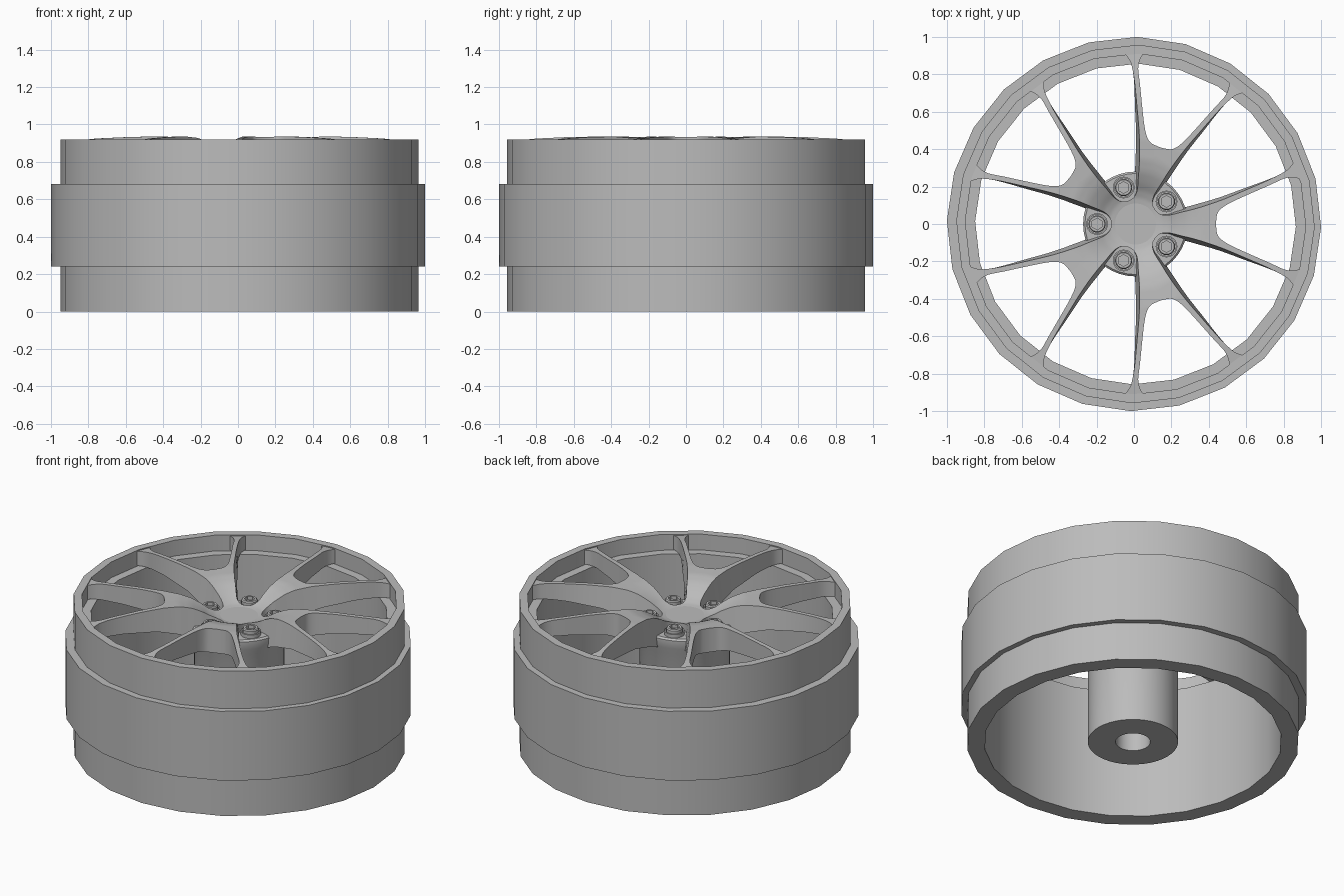
import bpy, bmesh, math
from mathutils import Vector

cube = bpy.data.objects.get("Cube")
if cube:
    bpy.data.objects.remove(cube)

AXIS_X = 0.008
metal = bpy.data.materials.new("wheel_grey")
metal.use_nodes = True
grey = (0.5, 0.5, 0.5, 1)
metal.diffuse_color = grey
metal.node_tree.nodes["Principled BSDF"].inputs["Base Color"].default_value = grey


def finish(name, bm, location=(0, 0, 0), angle=30):
    bmesh.ops.remove_doubles(bm, verts=bm.verts, dist=0.0005)
    bmesh.ops.recalc_face_normals(bm, faces=bm.faces)
    mesh = bpy.data.meshes.new(name)
    bm.to_mesh(mesh)
    bm.free()
    obj = bpy.data.objects.new(name, mesh)
    obj.location = location
    mesh.materials.append(metal)
    bpy.context.collection.objects.link(obj)
    bpy.ops.object.select_all(action="DESELECT")
    obj.select_set(True)
    bpy.context.view_layer.objects.active = obj
    bpy.ops.object.shade_smooth_by_angle(angle=math.radians(angle))
    return obj


def lathe(name, profile, sides, location=(AXIS_X, 0, 0), phase=0, hex_rings=(), closed=True):
    """Spin (radius, z) points; rings listed in hex_rings become hexagons."""
    bm = bmesh.new()
    rings = []
    for k, (r, z) in enumerate(profile):
        ring = []
        for i in range(sides):
            a = 2 * math.pi * i / sides + phase
            rad = r
            if k in hex_rings:
                rad = r / math.cos((a + math.pi / 6) % (math.pi / 3) - math.pi / 6)
            ring.append(bm.verts.new((rad * math.cos(a), rad * math.sin(a), z)))
        rings.append(ring)
    pairs = list(zip(rings, rings[1:]))
    if closed:
        pairs.append((rings[-1], rings[0]))
    else:
        bm.faces.new(rings[0])
        bm.faces.new(rings[-1])
    for a, b in pairs:
        for i in range(sides):
            j = (i + 1) % sides
            bm.faces.new((a[i], a[j], b[j], b[i]))
    return finish(name, bm, location)


# Barrel with a stepped front lip, and the wider band around it
phase = math.radians(-1)
lathe("rim_barrel", [(0.857, 0), (0.958, 0), (0.958, 0.92), (0.91, 0.92),
                     (0.91, 0.82), (0.857, 0.82)], 24, phase=phase)
lathe("outer_band", [(0.945, 0.242), (1, 0.242), (1, 0.682), (0.945, 0.682)],
      24, location=(0, 0, 0), phase=phase)

# Hub with a blind axle bore, a flange under the bolts and a flush cap
lathe("hub", [(0.1, 0.6), (0.1, 0), (0.26, 0), (0.26, 0.7), (0.28, 0.74),
              (0.28, 0.79), (0.27, 0.8)], 40, closed=False)
lathe("centre_cap", [(0.115, 0.74), (0.115, 0.832)], 40, closed=False)


def curve(points, x):
    """Smooth interpolation through (x, value) points."""
    for (x0, v0), (x1, v1) in zip(points, points[1:]):
        if x <= x1:
            t = max(0, (x - x0) / (x1 - x0))
            return v0 + (v1 - v0) * t
    return points[-1][1]


TOP = [(0.1, 0.831), (0.14, 0.838), (0.18, 0.855), (0.22, 0.88), (0.28, 0.91),
       (0.35, 0.928), (0.45, 0.935), (0.6, 0.934), (0.8, 0.925), (0.92, 0.912)]
UNDER = [(0.1, 0.72), (0.25, 0.72), (0.35, 0.76), (0.5, 0.8), (0.7, 0.82), (0.92, 0.825)]
FLARE = [(0.14, 0), (0.22, 0.02), (0.35, 0.022), (0.6, 0.012), (0.8, 0)]

# Half of one forked spoke: bolt-side edge and fork-side edge as (degrees, radius)
STATIONS = [
    (36, 0.13, 36, 0.11), (27, 0.134, 18, 0.11), (19.6, 0.149, 0, 0.11),
    (15.5, 0.175, 0, 0.15), (14.5, 0.205, 0, 0.19), (14.5, 0.25, 0, 0.24),
    (14.3, 0.31, 0, 0.31), (14.5, 0.36, 0, 0.38), (14.8, 0.4, 0, 0.43),
    (15.2, 0.44, 7, 0.44), (15.6, 0.48, 10.5, 0.47), (16.2, 0.53, 12.6, 0.52),
    (17, 0.6, 14.3, 0.6), (18.3, 0.75, 16.2, 0.75), (19.3, 0.84, 17, 0.83),
    (20.2, 0.88, 16.4, 0.88), (22, 0.92, 15, 0.92)]
FORK = 8
STEPS = 3
COLUMNS = 5


def polar(deg, r):
    a = math.radians(deg)
    return Vector((r * math.cos(a), r * math.sin(a), 0))


def smooth_path(points, corners):
    """Catmull-Rom path that keeps the listed corners sharp."""
    out = []
    for i in range(len(points) - 1):
        p1, p2 = points[i], points[i + 1]
        p0 = p1 * 2 - p2 if i == 0 or i in corners else points[i - 1]
        p3 = p2 * 2 - p1 if i + 2 == len(points) or i + 1 in corners else points[i + 2]
        for s in range(STEPS):
            t = s / STEPS
            out.append(0.5 * (2 * p1 + (p2 - p0) * t + (2 * p0 - 5 * p1 + 4 * p2 - p3) * t * t
                              + (3 * p1 - p0 - 3 * p2 + p3) * t ** 3))
    return out + [points[-1]]


# Spoke spider: five mirrored forks, dished towards the hub
bolt_edge = smooth_path([polar(s[0], s[1]) for s in STATIONS], ())
fork_edge = smooth_path([polar(s[2], s[3]) for s in STATIONS], (2, FORK))
bm = bmesh.new()
for n in range(5):
    ca, sa = math.cos(n * math.tau / 5), math.sin(n * math.tau / 5)
    for side in (1, -1):
        def place(p, z):
            y = p.y * side
            return bm.verts.new((p.x * ca - y * sa, p.x * sa + y * ca, z))

        tops, bottoms = [], []
        for a, b in zip(bolt_edge, fork_edge):
            out = Vector((-a.y, a.x, 0)).normalized() * curve(FLARE, a.length)
            top_row, bottom_row = [], []
            for c in range(COLUMNS + 1):
                p = a.lerp(b, c / COLUMNS)
                q = (a + out).lerp(b, c / COLUMNS)
                top_row.append(place(p, curve(TOP, p.length)))
                bottom_row.append(place(q, curve(UNDER, p.length)))
            tops.append(top_row)
            bottoms.append(bottom_row)
        for i in range(len(tops) - 1):
            for rows in (tops, bottoms):
                for c in range(COLUMNS):
                    bm.faces.new((rows[i][c], rows[i][c + 1], rows[i + 1][c + 1], rows[i + 1][c]))
            walls = [0] if i < FORK * STEPS else [0, COLUMNS]
            for c in walls:
                bm.faces.new((tops[i][c], tops[i + 1][c], bottoms[i + 1][c], bottoms[i][c]))
finish("spokes", bm, (AXIS_X, 0, 0), 40)

# Five bolts with hexagonal sockets, each on a round seat
for n in range(5):
    p = polar(36 + 72 * n, 0.205)
    spot = (p.x + AXIS_X, p.y, 0)
    lathe("bolt", [(0.046, 0.78), (0.046, 0.838), (0.041, 0.845), (0.027, 0.845), (0.027, 0.825)],
          24, spot, hex_rings=(3, 4), closed=False)
    lathe("bolt_seat", [(0.05, 0.78), (0.058, 0.78), (0.058, 0.822), (0.05, 0.822)], 24, spot)
